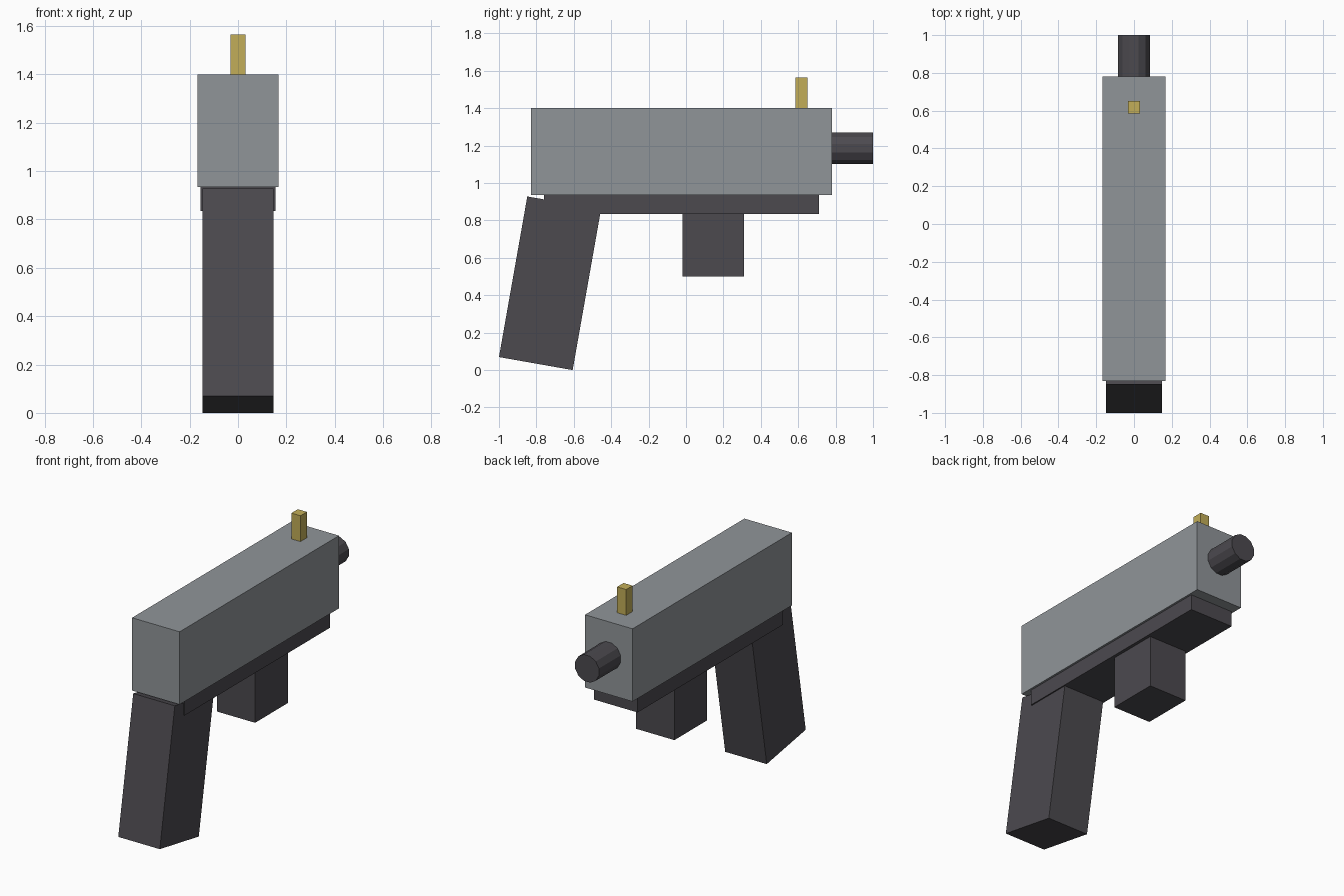
import bpy, math
from mathutils import Matrix

if "Cube" in bpy.data.objects:
    bpy.data.objects.remove(bpy.data.objects["Cube"])


def material(name, rgb):
    m = bpy.data.materials.new(name)
    m.diffuse_color = (*rgb, 1)
    m.use_nodes = True
    m.node_tree.nodes["Principled BSDF"].inputs["Base Color"].default_value = m.diffuse_color
    return m


grey = material("slide grey", (0.28, 0.30, 0.318))
dark = material("dark polymer", (0.072, 0.068, 0.078))
brass = material("brass", (0.54, 0.42, 0.098))


def box(name, mat, half_width, y0, y1, z0, z1):
    """Box symmetric in x, given by its y and z ranges."""
    bpy.ops.mesh.primitive_cube_add(size=1)
    ob = bpy.context.object
    ob.name = name
    ob.data.transform(Matrix.Translation((0, (y0 + y1) / 2, (z0 + z1) / 2))
                      @ Matrix.Diagonal((2 * half_width, y1 - y0, z1 - z0, 1)))
    ob.data.materials.append(mat)
    return ob


# Body
box("slide", grey, 0.168, -0.83, 0.78, 0.935, 1.40)
box("frame", dark, 0.155, -0.76, 0.71, 0.835, 0.935)
box("trigger_block", dark, 0.135, -0.02, 0.31, 0.50, 0.835)
box("front_sight", brass, 0.032, 0.585, 0.65, 1.40, 1.565)

# Grip, tilted ten degrees about its lower front edge
grip = box("grip", dark, 0.147, -0.40, 0, 0, 0.872)
grip.rotation_euler.x = math.radians(-10)
grip.location = (0, -0.606, 0)

# Barrel
bpy.ops.mesh.primitive_cylinder_add(vertices=12, radius=0.087, depth=0.24)
barrel = bpy.context.object
barrel.name = "barrel"
barrel.data.transform(Matrix.Rotation(math.radians(90), 4, 'X')
                      @ Matrix.Rotation(math.radians(15), 4, 'Z'))
barrel.location = (0, 0.88, 1.185)
barrel.data.materials.append(dark)
